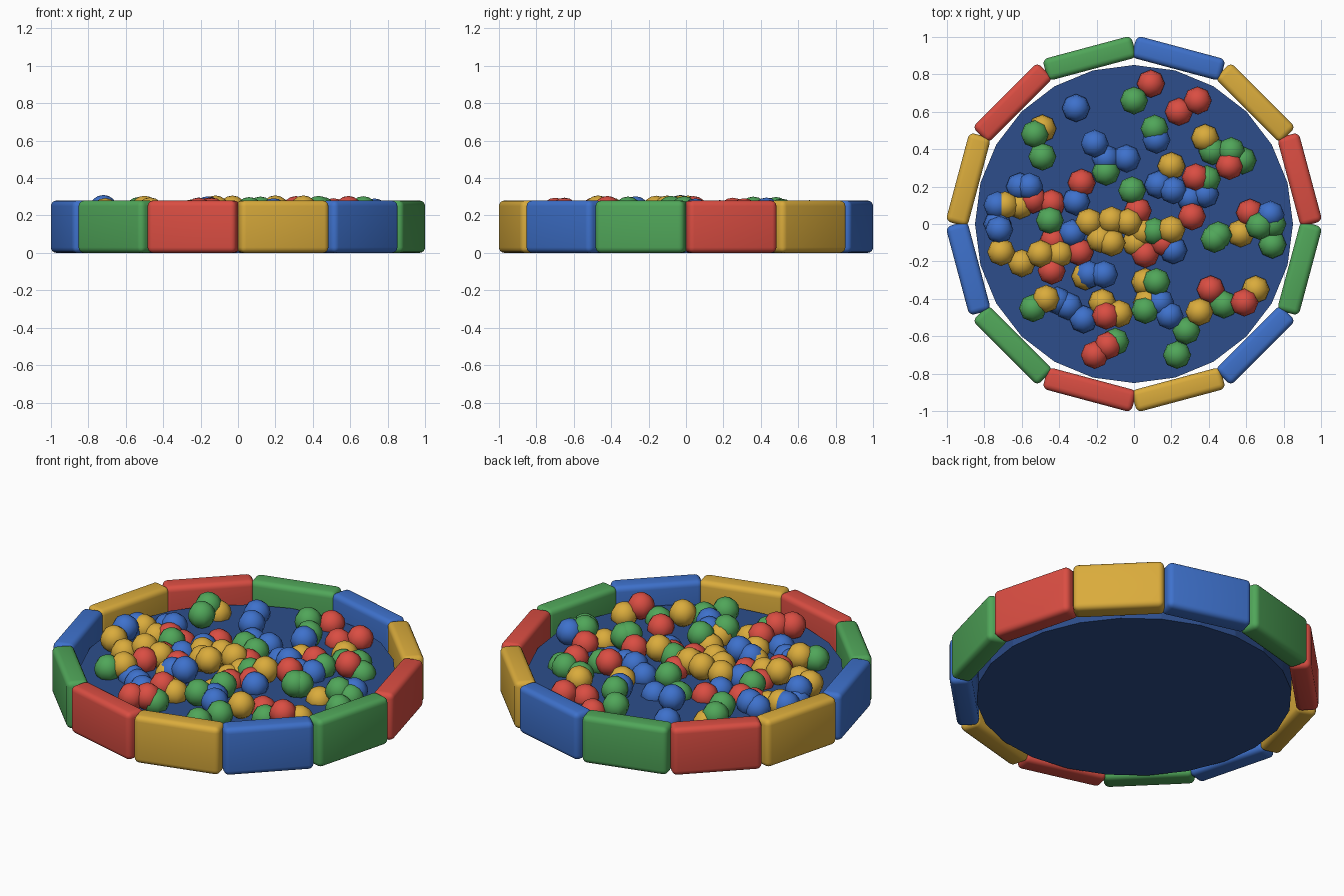
import bpy
import bmesh
import math
import random
from mathutils import Matrix

random.seed(4)

default_cube = bpy.data.objects.get("Cube")
if default_cube:
    bpy.data.objects.remove(default_cube, do_unlink=True)


def make_material(name, red, green, blue):
    material = bpy.data.materials.new(name)
    material.use_nodes = True
    colour = (red, green, blue, 1)
    material.diffuse_color = colour
    shader = material.node_tree.nodes["Principled BSDF"]
    shader.inputs["Base Color"].default_value = colour
    return material


def mesh_from(bm, name, material, smooth=False):
    mesh = bpy.data.meshes.new(name)
    for face in bm.faces:
        face.smooth = smooth
    bm.to_mesh(mesh)
    bm.free()
    mesh.materials.append(material)
    return mesh


def place(name, mesh, location=(0, 0, 0), turn=0):
    obj = bpy.data.objects.new(name, mesh)
    obj.location = location
    obj.rotation_euler.z = turn
    bpy.context.collection.objects.link(obj)
    return obj


palette = {
    "red": make_material("red", .70, .075, .055),
    "yellow": make_material("yellow", .70, .41, .045),
    "blue": make_material("blue", .048, .165, .60),
    "green": make_material("green", .08, .38, .10),
}
floor_blue = make_material("dark_floor_blue", .026, .076, .26)

# Padded floor: a thick disc that fills the lower half of the ring
FLOOR_TOP = .16
FLOOR_RADIUS = .85
bm = bmesh.new()
bmesh.ops.create_cone(bm, cap_ends=True, segments=24,
                      radius1=FLOOR_RADIUS, radius2=FLOOR_RADIUS,
                      depth=FLOOR_TOP,
                      matrix=Matrix.Translation((0, 0, FLOOR_TOP / 2)))
place("padded_floor", mesh_from(bm, "padded_floor", floor_blue))

# Ring of soft wall blocks with rounded edges, colours repeating in order
SIDES = 12
APOTHEM = .917
HEIGHT = .28
THICKNESS = .12
step = math.tau / SIDES
length = 2 * APOTHEM * math.tan(step / 2)


def wall_block_mesh(colour_name, material):
    bm = bmesh.new()
    bmesh.ops.create_cube(bm, size=1)
    bmesh.ops.scale(bm, verts=bm.verts, vec=(THICKNESS, length, HEIGHT))
    bmesh.ops.bevel(bm, geom=bm.edges[:], offset=.03, segments=4,
                    profile=.5, affect='EDGES')
    return mesh_from(bm, colour_name + "_wall_block", material, smooth=True)


block_meshes = [wall_block_mesh(key, mat) for key, mat in palette.items()]
for i in range(SIDES):
    angle = (i + .5) * step
    block = place("wall_block", block_meshes[i % len(block_meshes)],
                  (APOTHEM * math.cos(angle), APOTHEM * math.sin(angle),
                   HEIGHT / 2), angle)
    bpy.ops.object.select_all(action='DESELECT')
    block.select_set(True)
    bpy.context.view_layer.objects.active = block
    bpy.ops.object.shade_smooth_by_angle(angle=math.radians(40))

# Loose balls, some partly sunk into the floor
BALL_RADIUS = .075


def scatter_balls(colour_name, spots):
    bm = bmesh.new()
    bmesh.ops.create_uvsphere(bm, u_segments=8, v_segments=8,
                              radius=BALL_RADIUS)
    mesh = mesh_from(bm, colour_name + "_ball", palette[colour_name],
                     smooth=True)
    for x, y in spots:
        height = random.uniform(FLOOR_TOP, FLOOR_TOP + BALL_RADIUS)
        place(colour_name + "_ball", mesh, (x, y, height))


scatter_balls("red", [
    (.09, .75), (.24, .6), (.34, .66), (-.28, .22), (-.44, .11), (.02, .07),
    (.31, .04), (.33, .25), (.51, .31), (.62, .06), (-.44, -.25),
    (-.29, -.15), (-.43, -.09), (.06, -.16), (.41, -.35), (.59, -.42),
    (-.15, -.49), (-.14, -.65), (-.21, -.7), (-.54, .13), (.16, -.1)])
scatter_balls("green", [
    (0, .66), (.11, .51), (-.53, .48), (-.49, .36), (-.15, .28), (-.01, .18),
    (-.45, .02), (.39, .24), (.42, .39), (.52, .39), (.58, .34), (.43, -.08),
    (.45, -.06), (.74, 0), (.74, -.11), (.67, -.01), (.11, -.04),
    (.12, -.31), (.06, -.46), (.28, -.57), (.23, -.7), (-.54, -.45),
    (-.1, -.63), (.48, -.43)])
scatter_balls("blue", [
    (-.31, .62), (-.21, .43), (-.15, .35), (-.04, .35), (.12, .45),
    (-.61, .2), (-.56, .2), (-.73, .1), (-.73, 0), (-.72, -.03),
    (-.31, .12), (-.33, -.05), (.13, .21), (.21, .18), (.3, .14),
    (.38, .16), (.73, .05), (.21, -.14), (-.24, -.27), (-.16, -.27),
    (-.41, -.41), (-.35, -.44), (-.27, -.51), (.19, -.49), (.14, -.42)])
scatter_balls("yellow", [
    (-.49, .51), (.38, .46), (.2, .31), (-.69, .1), (-.61, .1), (-.24, .01),
    (-.12, .02), (-.03, .01), (-.18, -.08), (-.12, -.1), (.01, -.1),
    (.05, -.04), (.2, -.03), (-.71, -.15), (-.6, -.21), (-.5, -.16),
    (-.4, -.16), (-.47, -.4), (-.26, -.28), (-.17, -.42), (-.08, -.48),
    (.06, -.31), (.07, -.42), (.35, -.47), (.65, -.35), (.57, -.05)])
